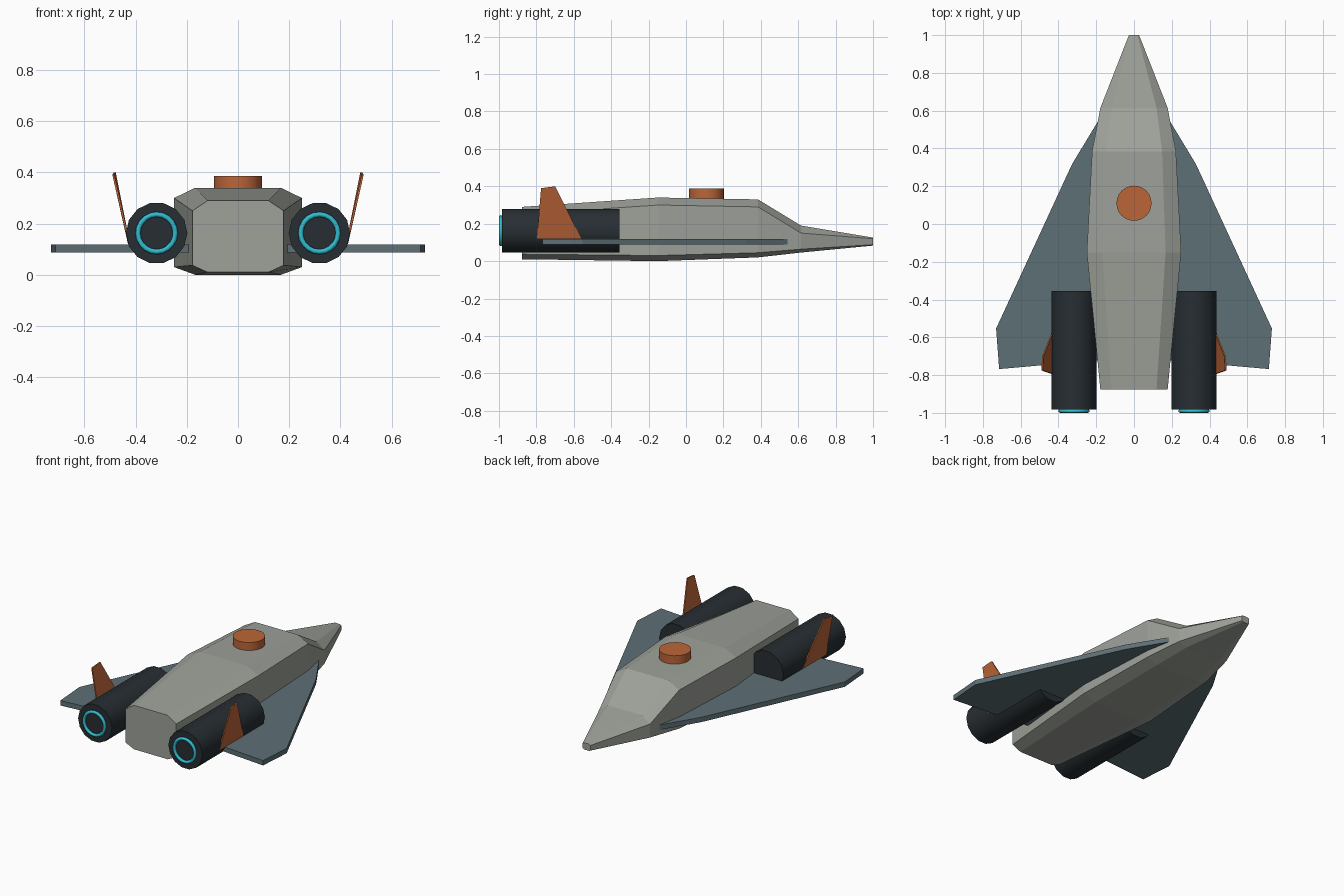
import bpy, bmesh
from math import cos, sin, pi, radians

if "Cube" in bpy.data.objects:
    bpy.data.objects.remove(bpy.data.objects["Cube"])


def material(name, rgb):
    m = bpy.data.materials.new(name)
    m.diffuse_color = (*rgb, 1)
    m.use_nodes = True
    m.node_tree.nodes["Principled BSDF"].inputs["Base Color"].default_value = m.diffuse_color
    return m


HULL = material("hull_grey", (0.34, 0.36, 0.32))
WING = material("wing_slate", (0.11, 0.16, 0.18))
DARK = material("engine_dark", (0.02, 0.027, 0.032))
RUST = material("rust_orange", (0.50, 0.13, 0.04))
GLOW = material("glow_cyan", (0.03, 0.50, 0.62))


def loft(name, rings, mat, smooth=False):
    """Skin a list of equal-length point rings and cap both ends."""
    bm = bmesh.new()
    vs = [[bm.verts.new(p) for p in ring] for ring in rings]
    n = len(vs[0])
    for a, b in zip(vs, vs[1:]):
        for i in range(n):
            j = (i + 1) % n
            bm.faces.new((a[i], a[j], b[j], b[i]))
    bm.faces.new(vs[0])
    bm.faces.new(vs[-1])
    bmesh.ops.recalc_face_normals(bm, faces=bm.faces)
    me = bpy.data.meshes.new(name)
    bm.to_mesh(me)
    bm.free()
    me.materials.append(mat)
    ob = bpy.data.objects.new(name, me)
    bpy.context.collection.objects.link(ob)
    if smooth:
        bpy.ops.object.select_all(action='DESELECT')
        bpy.context.view_layer.objects.active = ob
        ob.select_set(True)
        bpy.ops.object.shade_smooth_by_angle(angle=radians(30))
    return ob


# Hull: chamfered sections (y, half width, bottom, low chamfer, high chamfer, top)
def section(y, w, z0, z1, z2, z3):
    half = [(w * 0.67, z0), (w, z1), (w, z2), (w * 0.67, z3)]
    return [(x, y, z) for x, z in half] + [(-x, y, z) for x, z in reversed(half)]


loft("hull", [section(*s) for s in (
    (-0.877, 0.178, 0.01, 0.037, 0.25, 0.29),
    (-0.15, 0.25, 0.0, 0.03, 0.30, 0.34),
    (0.385, 0.222, 0.02, 0.045, 0.29, 0.33),
    (0.615, 0.178, 0.046, 0.064, 0.15, 0.19),
    (1.0, 0.027, 0.083, 0.088, 0.12, 0.126))], HULL)

# Dorsal turret
loft("turret", [[(0.093 * cos(2 * pi * i / 24), 0.11 + 0.093 * sin(2 * pi * i / 24), z)
                 for i in range(24)] for z in (0.333, 0.387)], RUST, True)

WING_PLAN = [(0.17, 0.545), (0.19, 0.545), (0.328, 0.317), (0.73, -0.553),
             (0.714, -0.768), (0.17, -0.72)]
FIN = [(0.43, -0.56, 0.12), (0.4285, -0.797, 0.12),
       (0.491, -0.775, 0.39), (0.486, -0.70, 0.40)]

for side, s in (("right", 1), ("left", -1)):
    # Delta wing
    loft(f"wing_{side}", [[(s * x, y, z) for x, y in WING_PLAN] for z in (0.088, 0.119)], WING)

    # Engine nacelle, 14 sides
    cx, cz = s * 0.318, 0.163
    loft(f"engine_{side}", [[(cx + 0.12 * cos(2 * pi * i / 14), y, cz + 0.12 * sin(2 * pi * i / 14))
                             for i in range(14)] for y in (-0.983, -0.355)], DARK, True)

    # Glowing exhaust ring
    bpy.ops.mesh.primitive_torus_add(location=(cx, -0.99, cz), rotation=(pi / 2, 0, 0),
                                     major_radius=0.073, minor_radius=0.01,
                                     major_segments=20, minor_segments=8)
    ring = bpy.context.object
    ring.name = f"exhaust_ring_{side}"
    ring.data.materials.append(GLOW)
    bpy.ops.object.shade_smooth()

    # Canted tail fin
    loft(f"tail_fin_{side}", [[(s * (x - t), y, z) for x, y, z in FIN] for t in (0, 0.008)], RUST)
